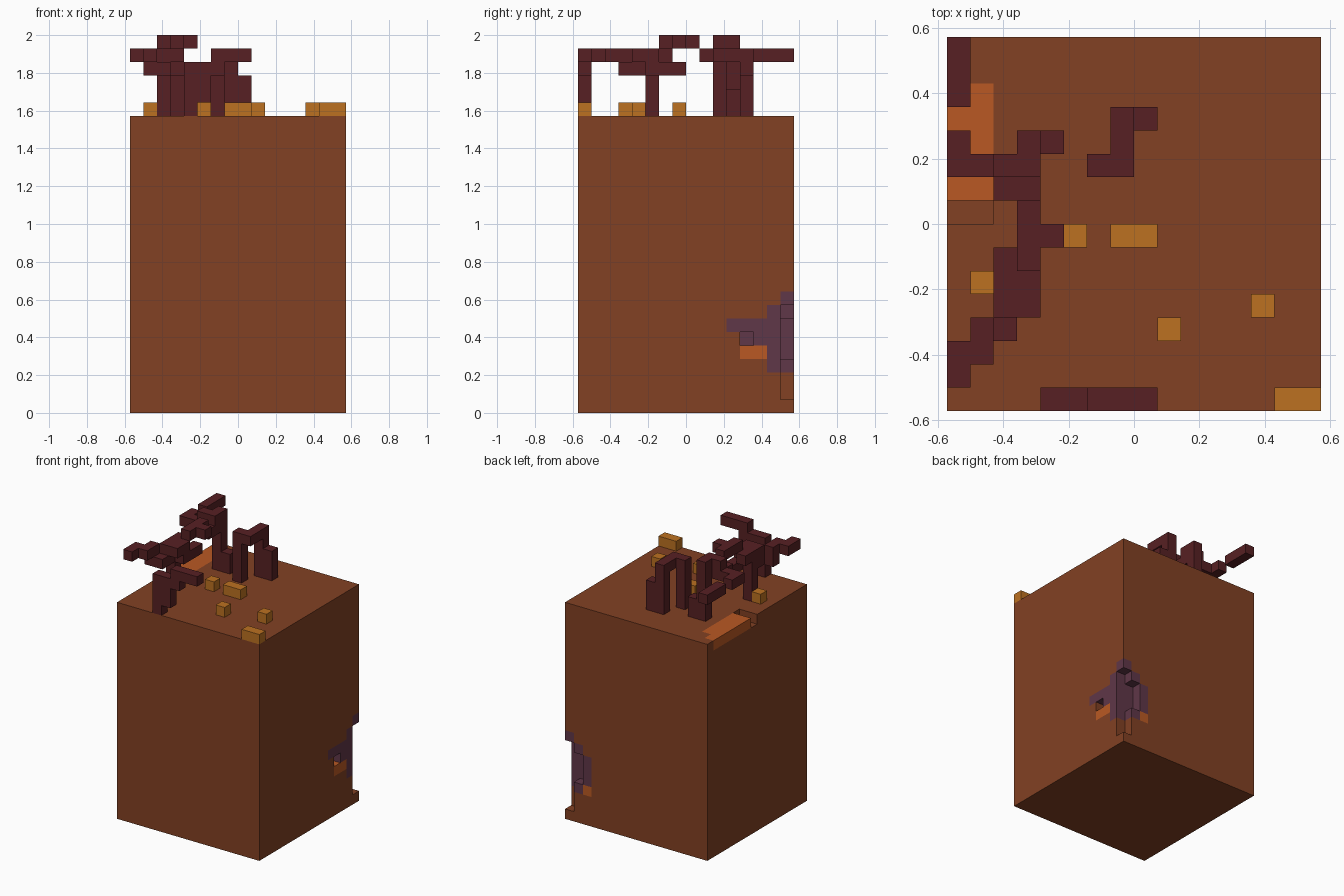
import bpy
import bmesh
from itertools import product
from mathutils import Vector

UNIT = 1 / 14          # edge of one block
HALF = 8               # half the base width in blocks

default = bpy.data.objects.get("Cube")
if default:
    bpy.data.objects.remove(default, do_unlink=True)


def to_linear(value):
    value /= 255
    return value / 12.92 if value <= 0.04045 else ((value + 0.055) / 1.055) ** 2.4


def make_material(name, *rgb):
    material = bpy.data.materials.new(name)
    material.use_nodes = True
    colour = (*[to_linear(c) for c in rgb], 1)
    material.diffuse_color = colour
    shader = material.node_tree.nodes["Principled BSDF"]
    shader.inputs["Base Color"].default_value = colour
    shader.inputs["Roughness"].default_value = 0.9
    return material


earth = make_material("earth_brown", 130, 65, 35)
bark = make_material("dark_bark", 87, 32, 35)
amber = make_material("amber", 188, 113, 33)
rust = make_material("rust_orange", 186, 89, 35)
plum = make_material("plum", 96, 55, 72)


def cells(*boxes):
    """All block cells inside boxes given as first corner, last corner (inclusive)."""
    found = set()
    for low, high in boxes:
        found.update(product(*[range(a, b + 1) for a, b in zip(low, high)]))
    return found


def block_object(name, filled, base, paint=()):
    """Skin the exposed sides of the filled cells; paint is (material, cells) pairs."""
    mesh = bpy.data.meshes.new(name)
    mesh.materials.append(base)
    for material, _ in paint:
        mesh.materials.append(material)
    bm = bmesh.new()
    corners = {}

    def vertex(point):
        key = tuple(round(c) for c in point)
        if key not in corners:
            place = Vector((key[0] - HALF, key[1] - HALF, key[2])) * UNIT
            corners[key] = bm.verts.new(place)
        return corners[key]

    for cell in filled:
        slot = 0
        for index, (_, painted) in enumerate(paint, start=1):
            if cell in painted:
                slot = index
        for axis, side in product(range(3), (0, 1)):
            neighbour = list(cell)
            neighbour[axis] += 1 if side else -1
            if tuple(neighbour) in filled:
                continue
            across = Vector((0, 0, 0))
            along = Vector((0, 0, 0))
            across[(axis + 1) % 3] = 1
            along[(axis + 2) % 3] = 1
            start = Vector(cell)
            start[axis] += side
            quad = [start, start + across, start + across + along, start + along]
            if not side:
                quad.reverse()
            face = bm.faces.new([vertex(p) for p in quad])
            face.material_index = slot
    # merge coplanar blocks of one colour
    bmesh.ops.dissolve_limit(bm, angle_limit=0.01, verts=bm.verts[:],
                             edges=bm.edges[:], delimit={'MATERIAL'})
    bm.to_mesh(mesh)
    bm.free()
    item = bpy.data.objects.new(name, mesh)
    bpy.context.collection.objects.link(item)
    return item


# Earth block with a stepped corner hollow, a side hole and a top slot
hollows = cells(((15, 15, 1), (15, 15, 7)),
                ((14, 15, 4), (14, 15, 6)),
                ((15, 12, 5), (15, 12, 5)),
                ((0, 8, 21), (1, 8, 21)))
plum_cells = cells(((15, 15, 8), (15, 15, 8)),
                   ((15, 14, 3), (15, 14, 7)),
                   ((14, 14, 3), (14, 15, 7)),
                   ((13, 15, 4), (13, 15, 6)),
                   ((15, 11, 6), (15, 13, 6)),
                   ((15, 13, 5), (15, 13, 5)),
                   ((14, 12, 5), (14, 12, 5)))
rust_cells = cells(((15, 12, 4), (15, 13, 4)),
                   ((13, 15, 3), (13, 15, 3)),
                   ((0, 9, 21), (1, 13, 21)),
                   ((0, 14, 21), (0, 14, 21)))
body = cells(((0, 0, 0), (15, 15, 21))) - hollows
block_object("earth_block", body, earth, [(plum, plum_cells), (rust, rust_cells)])

# Front branch, stepping up from a post
block_object("front_branch", cells(((4, 0, 22), (4, 0, 25)),
                                   ((5, 0, 23), (5, 0, 25)),
                                   ((6, 0, 25), (6, 0, 26)),
                                   ((7, 0, 26), (8, 0, 26))), bark)

# Rear arch
block_object("rear_arch", cells(((6, 10, 22), (6, 10, 26)),
                                ((7, 10, 26), (7, 12, 26)),
                                ((7, 12, 22), (7, 12, 25)),
                                ((8, 12, 22), (8, 12, 24))), bark)

# Side branch with its post and reaching tip
block_object("side_branch", cells(((2, 5, 22), (2, 5, 25)),
                                  ((2, 4, 26), (3, 5, 26)),
                                  ((2, 6, 26), (2, 6, 26)),
                                  ((2, 3, 25), (2, 5, 25)),
                                  ((1, 3, 25), (1, 3, 25)),
                                  ((1, 2, 26), (1, 3, 26)),
                                  ((0, 1, 26), (0, 2, 26)),
                                  ((3, 5, 25), (3, 7, 25)),
                                  ((3, 6, 27), (3, 8, 27)),
                                  ((4, 7, 27), (4, 7, 27))), bark)

# Back branch with a tall post and a loose tip
block_object("back_branch", cells(((3, 11, 22), (3, 11, 27)),
                                  ((4, 11, 22), (4, 11, 23)),
                                  ((2, 10, 27), (3, 10, 27)),
                                  ((2, 9, 26), (3, 10, 26)),
                                  ((0, 10, 26), (1, 10, 26)),
                                  ((0, 11, 26), (0, 11, 26)),
                                  ((0, 13, 26), (0, 15, 26))), bark)

# Amber nuggets scattered on top: column, row, length
nuggets = [(5, 7, 1), (7, 7, 2), (1, 5, 1), (9, 3, 1), (13, 4, 1), (14, 0, 2)]
for number, (column, row, length) in enumerate(nuggets, start=1):
    block_object(f"amber_nugget_{number}",
                 cells(((column, row, 22), (column + length - 1, row, 22))), amber)
